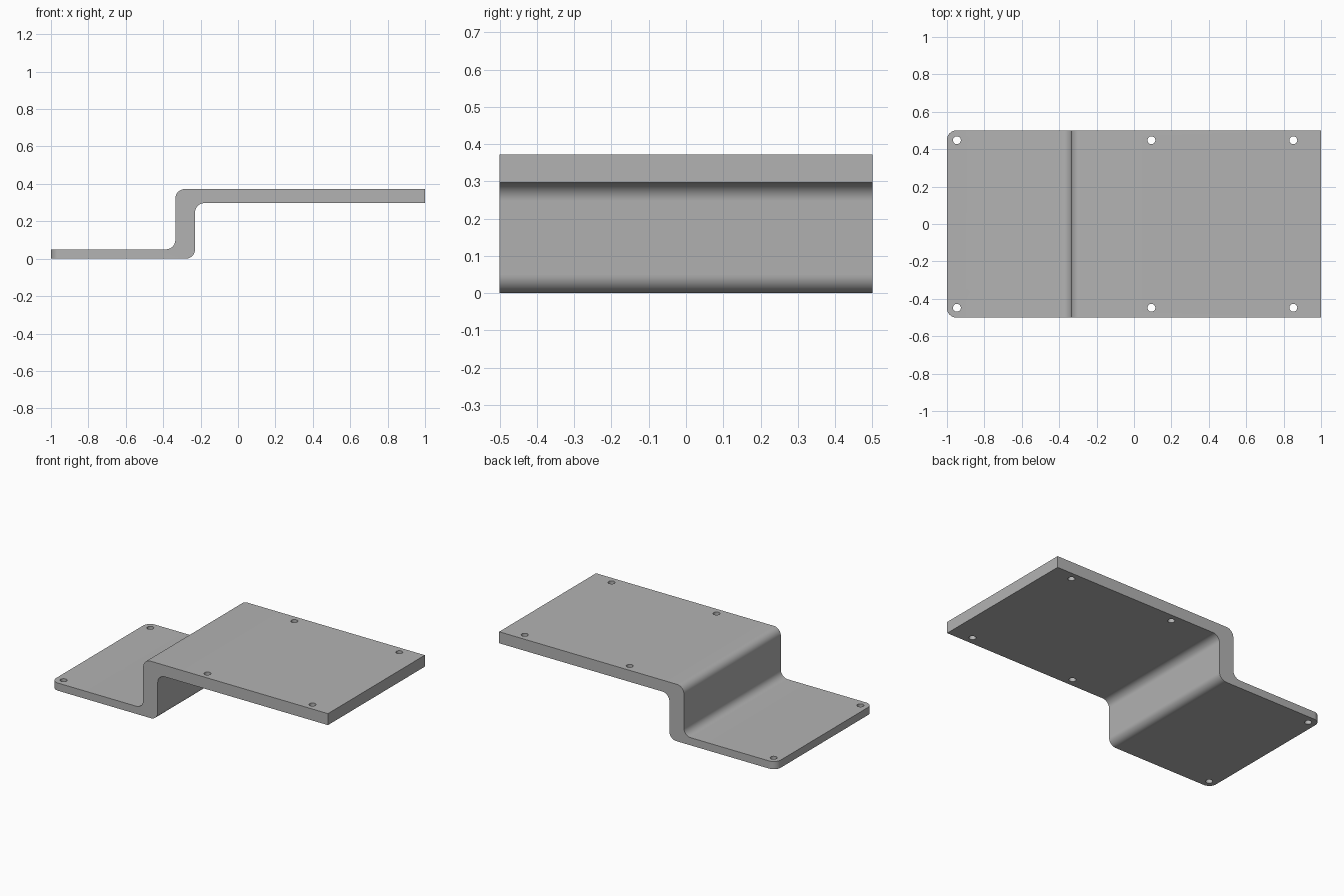
import bpy
import bmesh

cube = bpy.data.objects.get("Cube")
if cube:
    bpy.data.objects.remove(cube, do_unlink=True)

# Material
grey = bpy.data.materials.new("plain_grey")
grey.use_nodes = True
colour = (0.45, 0.45, 0.45, 1)
grey.diffuse_color = colour
grey.node_tree.nodes["Principled BSDF"].inputs["Base Color"].default_value = colour

HALF_WIDTH = 0.5
RADIUS = 0.05

# Stepped side profile (x, z), extruded across the width
profile = [(-1, 0), (-0.23, 0), (-0.23, 0.297), (1, 0.297),
           (1, 0.372), (-0.335, 0.372), (-0.335, 0.05), (-1, 0.05)]
bm = bmesh.new()
face = bm.faces.new([bm.verts.new((x, -HALF_WIDTH, z)) for x, z in profile])
ext = bmesh.ops.extrude_face_region(bm, geom=[face])
bmesh.ops.translate(bm, vec=(0, 2 * HALF_WIDTH, 0),
                    verts=[g for g in ext["geom"] if isinstance(g, bmesh.types.BMVert)])
bmesh.ops.recalc_face_normals(bm, faces=bm.faces)


def rounded(edge):
    """Bend edges across the width, and upright corners of the low end."""
    a, b = (v.co for v in edge.verts)
    bend = abs(a.y - b.y) > 0.5 and abs(a.x) < 0.9
    corner = abs(a.z - b.z) > 0.01 and a.x < -0.9 and b.x < -0.9
    return bend or corner


bmesh.ops.bevel(bm, geom=[e for e in bm.edges if rounded(e)], offset=RADIUS,
                offset_type='OFFSET', segments=10, profile=0.5, affect='EDGES')
mesh = bpy.data.meshes.new("stepped_plate")
bm.to_mesh(mesh)
bm.free()
mesh.materials.append(grey)
plate = bpy.data.objects.new("stepped_plate", mesh)
bpy.context.collection.objects.link(plate)

# Screw holes, mirrored in pairs along both long sides
cutters = []
for x in (-0.947, 0.093, 0.852):
    for side in (-1, 1):
        bpy.ops.mesh.primitive_cylinder_add(vertices=32, radius=0.021, depth=1,
                                            location=(x, side * 0.448, 0.2))
        cutter = bpy.context.object
        cutter.name = "hole_cutter"
        cutter.hide_render = True
        cutter.data.materials.append(grey)
        cutters.append(cutter)
        cut = plate.modifiers.new("screw_hole", 'BOOLEAN')
        cut.operation = 'DIFFERENCE'
        cut.solver = 'EXACT'
        cut.object = cutter

bpy.ops.object.select_all(action='DESELECT')
plate.select_set(True)
bpy.context.view_layer.objects.active = plate
for name in [m.name for m in plate.modifiers]:
    bpy.ops.object.modifier_apply(modifier=name)
for cutter in cutters:
    bpy.data.objects.remove(cutter, do_unlink=True)

# Smooth bends and hole walls, sharp plate edges
bpy.ops.object.shade_smooth_by_angle(angle=0.52)
